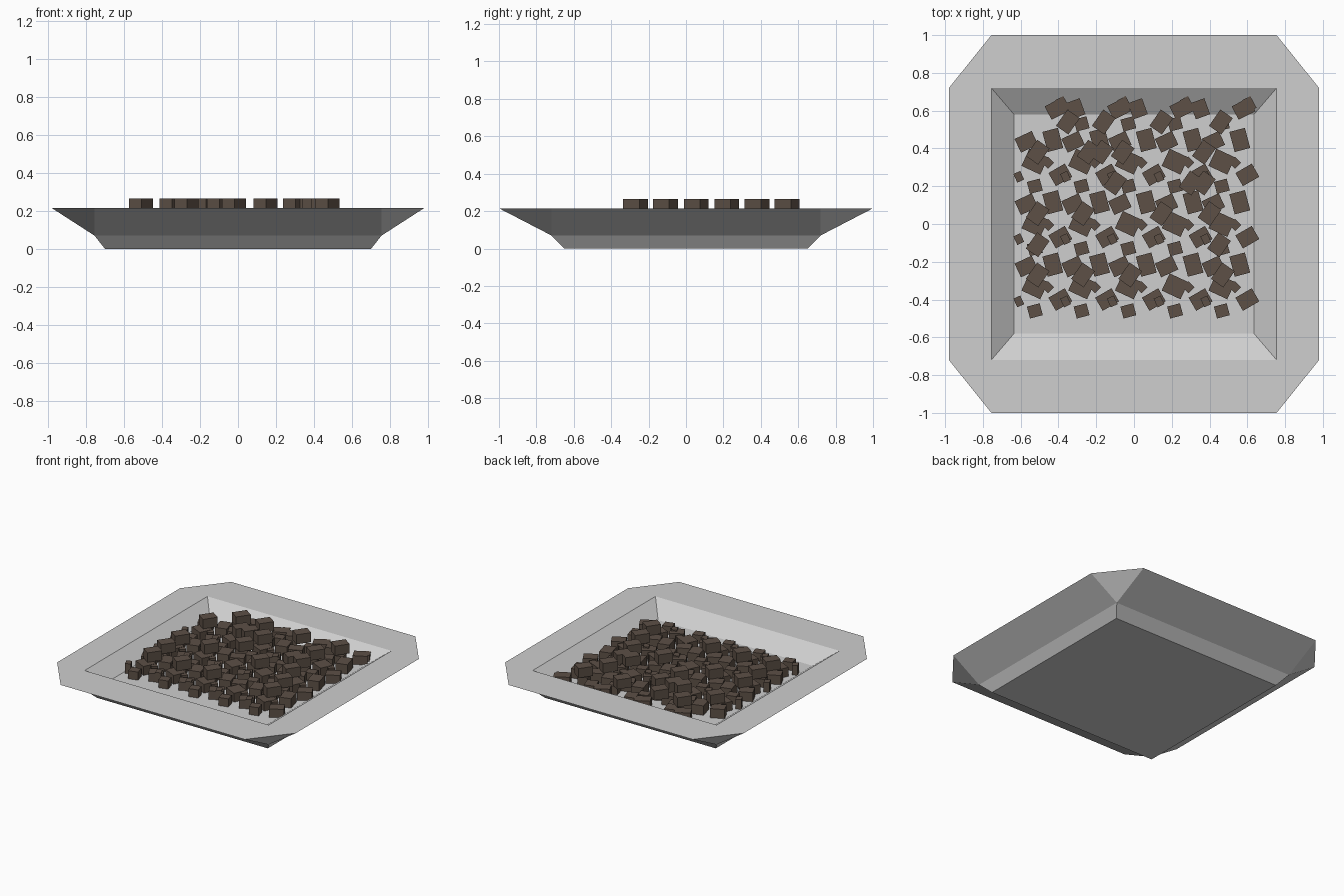
import bpy, bmesh, math
from mathutils import Matrix

if "Cube" in bpy.data.objects:
    bpy.data.objects.remove(bpy.data.objects["Cube"])


def material(name, rgb):
    m = bpy.data.materials.new(name)
    m.diffuse_color = (*rgb, 1)
    m.use_nodes = True
    m.node_tree.nodes["Principled BSDF"].inputs["Base Color"].default_value = m.diffuse_color
    return m


def finish(bm, name, mat):
    bmesh.ops.recalc_face_normals(bm, faces=bm.faces)
    me = bpy.data.meshes.new(name)
    bm.to_mesh(me)
    bm.free()
    me.materials.append(mat)
    ob = bpy.data.objects.new(name, me)
    bpy.context.collection.objects.link(ob)
    return ob


grey = material("light grey", (0.62, 0.62, 0.62))
brown = material("dark brown", (0.109, 0.080, 0.061))

# Tray: nested rectangles, with an eight-sided outer rim
FLOOR = 0.125
RIM = 0.215
MX, MY = 0.755, 0.72
bm = bmesh.new()


def ring(x, y, z):
    return [bm.verts.new((sx * x, sy * y, z))
            for sx, sy in ((-1, -1), (1, -1), (1, 1), (-1, 1))]


base = ring(0.70, 0.65, 0)
mid = ring(MX, MY, 0.07)
end_x = ring(0.98, MY, RIM)
end_y = ring(MX, 1.0, RIM)
inner = ring(MX, MY, RIM)
floor = ring(0.635, 0.58, FLOOR)
bm.faces.new(base)
bm.faces.new(floor)
for i in range(4):
    j = (i + 1) % 4
    flare = end_y if i % 2 == 0 else end_x
    bm.faces.new((base[i], base[j], mid[j], mid[i]))
    bm.faces.new((mid[i], mid[j], flare[j], flare[i]))
    bm.faces.new((mid[i], end_x[i], end_y[i]))
    bm.faces.new((flare[i], flare[j], inner[j], inner[i]))
    bm.faces.new((end_x[i], end_y[i], inner[i]))
    bm.faces.new((inner[i], inner[j], floor[j], floor[i]))
finish(bm, "tray", grey)


def block(bm, x, y, z0, z1, w, d, angle):
    m = (Matrix.Translation((x, y, (z0 + z1) / 2))
         @ Matrix.Rotation(math.radians(angle), 4, 'Z')
         @ Matrix.Diagonal((w, d, z1 - z0, 1)))
    bmesh.ops.create_cube(bm, size=1, matrix=m)


# Lower lumps: one cluster (dx, dy, width, depth, angle) repeated over the floor
cluster = [
    (0, 0, 0.07, 0.065, 15), (0.135, 0.06, 0.10, 0.08, 30),
    (0.07, 0.125, 0.045, 0.045, 45), (0, 0.13, 0.11, 0.10, -25),
    (-0.045, 0.235, 0.10, 0.08, 25), (0.095, 0.245, 0.085, 0.11, 15),
    (-0.085, 0.05, 0.04, 0.05, 25),
]
bm = bmesh.new()
for i in range(-1, 6):
    for j in range(4):
        for k, (dx, dy, w, d, a) in enumerate(cluster):
            x, y = -0.525 + 0.2475 * i + dx, -0.46 + 0.33 * j + dy
            if abs(x) < 0.615 and y < 0.54 and not (y > 0.47 and x < -0.46):
                block(bm, x, y, FLOOR, 0.185 + 0.002 * k, w, d, a)
# Back row of lower lumps
for i in range(4):
    x = -0.41 + 0.33 * i
    for dx, y, w, d, a in ((0, 0.61, 0.10, 0.08, 27), (0.03, 0.635, 0.05, 0.07, 28),
                           (0.10, 0.61, 0.08, 0.09, 20)):
        px = x + dx
        if px < 0.63:
            block(bm, px, y, FLOOR, 0.19, w, d, a)
finish(bm, "lower_lumps", brown)

# Upper lumps: rows of larger turned blocks standing above the rim
rows = {
    -0.27: (-0.51, -0.27, -0.02, 0.47),
    -0.11: (-0.51, 0.45),
    0.055: (-0.51, -0.27, 0.145, 0.40),
    0.217: (-0.10, 0.30, 0.37),
    0.38: (-0.51, -0.24, -0.17, -0.06, 0.37),
    0.54: (-0.35, -0.16, 0.145, 0.46),
}
bm = bmesh.new()
for y, xs in rows.items():
    for x in xs:
        block(bm, x, y, 0.195, 0.265, 0.105, 0.08, 55)
finish(bm, "upper_lumps", brown)
